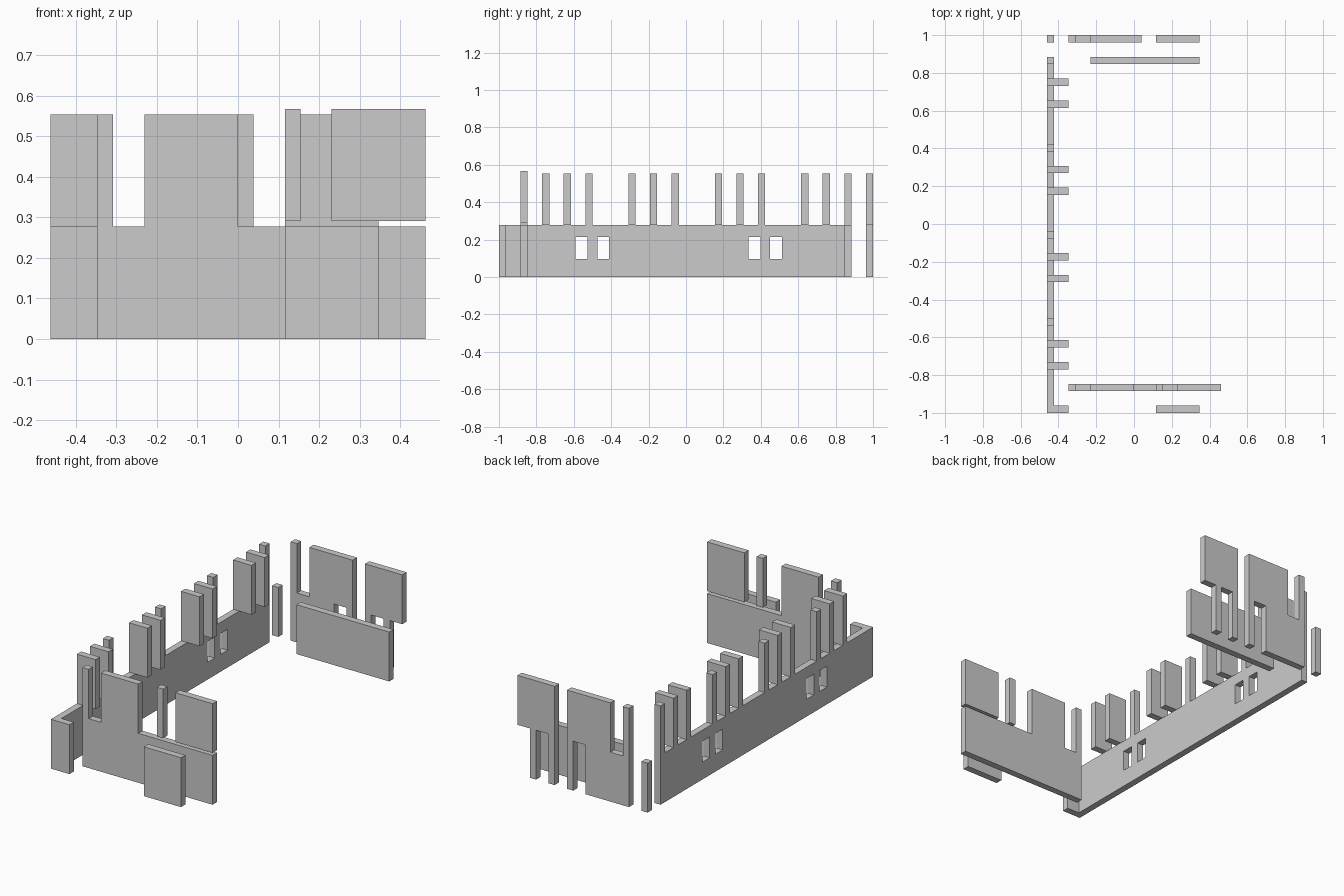
import bpy, bmesh

if "Cube" in bpy.data.objects:
    bpy.data.objects.remove(bpy.data.objects["Cube"])

U = 1 / 26            # plan module: wall thickness
H, T = 0.277, 0.554   # lower wall top, upper wall top


def slab(name, outline, axis, start, end):
    """Extrude an outline of (module, z) points along axis from start to end (modules)."""
    def place(a, z, d):
        return (d * U, a * U, z) if axis == 'x' else (a * U, d * U, z)
    bm = bmesh.new()
    face = bm.faces.new([bm.verts.new(place(a, z, start)) for a, z in outline])
    ext = bmesh.ops.extrude_face_region(bm, geom=[face])
    for v in ext['geom']:
        if isinstance(v, bmesh.types.BMVert):
            if axis == 'x':
                v.co.x = end * U
            else:
                v.co.y = end * U
    bmesh.ops.recalc_face_normals(bm, faces=bm.faces)
    me = bpy.data.meshes.new(name)
    bm.to_mesh(me)
    bm.free()
    ob = bpy.data.objects.new(name, me)
    bpy.context.collection.objects.link(ob)
    return ob


def box(name, x0, x1, y0, y1, z0, z1):
    return slab(name, [(x0, z0), (x1, z0), (x1, z1), (x0, z1)], 'y', y0, y1)


def comb(a0, a1, posts):
    """Low wall outline with full-height posts rising from it."""
    pts = [(a0, H), (a0, 0), (a1, 0), (a1, H)]
    for p0, p1 in reversed(posts):
        pts += [(p1, H), (p1, T), (p0, T), (p0, H)]
    return [p for i, p in enumerate(pts) if p not in pts[:i]]


# Long side wall with four posts and four window openings
side_posts = [(y, y + 1) for y in (-14, -2, 10, 22)]
side = slab("side_wall", comb(-26, 23, side_posts), 'x', -12, -11)
for i, yc in enumerate((-14.5, -11.5, 9.5, 12.5)):
    cutter = box(f"window_cutter_{i}", -13, -10, yc - 0.83, yc + 0.83, 0.097, 0.214)
    cutter.hide_render = True
    cutter.hide_viewport = True
    cutter.display_type = 'WIRE'
    mod = side.modifiers.new(f"window_{i}", 'BOOLEAN')
    mod.operation = 'DIFFERENCE'
    mod.solver = 'EXACT'
    mod.object = cutter

# Short cross fins standing on the side wall
for i, y in enumerate((-20, -17, -8, -5, 4, 7, 16, 19)):
    box(f"side_fin_{i}", -12, -9, y, y + 1, H, T)

# Corner return at the front end of the side wall
box("front_corner_return", -11, -9, -26, -25, 0, H)

# Front wall with its post and panel, and the raised parts above it
slab("front_wall", comb(-9, 12, [(-9, -8), (-6, 0)]), 'y', -23, -22)
box("front_raised_post", 3, 4, -23, -22, 0.291, 0.567)
box("front_raised_panel", 6, 12, -23, -22, 0.291, 0.567)
box("front_outer_block", 3, 9, -26, -25, 0, H)

# Rear outer wall: two pieces with openings between legs
slab("rear_wall_left", [(-9, 0), (-2, 0), (-2, H), (0, H), (0, 0), (1, 0), (1, T),
                        (-6, T), (-6, H), (-8, H), (-8, T), (-9, T)], 'y', 25, 26)
slab("rear_wall_right", [(3, 0), (4, 0), (4, H), (6, H), (6, 0), (7, 0), (7, H),
                         (9, H), (9, T), (3, T)], 'y', 25, 26)

# Rear inner wall and the free corner post
box("rear_inner_wall", -6, 9, 22, 23, 0, H)
box("rear_corner_post", -12, -11, 25, 26, 0, H)
